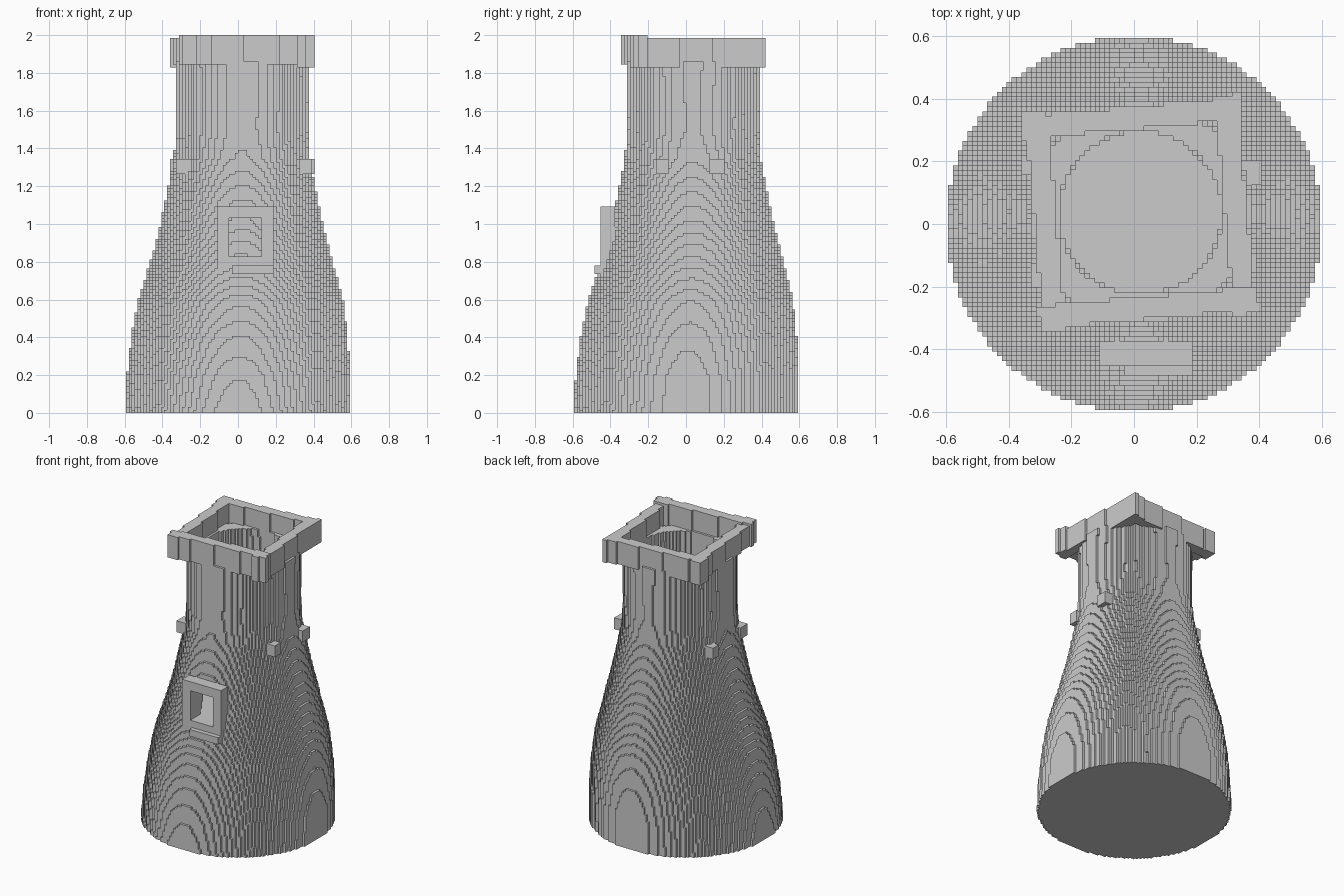
import bpy, math

if "Cube" in bpy.data.objects:
    bpy.data.objects.remove(bpy.data.objects["Cube"])

V = 1 / 64                      # block size
TILT = math.radians(5)          # slight twist of the square rim
CX, CY = 0.02, 0.035            # the upper tower leans off the base centre

# height, outer radius
PROFILE = [(0, .6), (.2, .592), (.4, .572), (.6, .54), (.8, .482), (1.0, .43),
           (1.2, .388), (1.35, .358), (1.5, .349), (2.0, .352)]
FLOOR, NECK_TOP = 0.83, 1.86


def radius(z):
    for (z0, r0), (z1, r1) in zip(PROFILE, PROFILE[1:]):
        if z <= z1:
            return r0 + (r1 - r0) * (z - z0) / (z1 - z0)
    return PROFILE[-1][1]


def box(x0, x1, y0, y1, z0, z1):
    return lambda x, y, z: x0 <= x <= x1 and y0 <= y <= y1 and z0 <= z <= z1


window_hole = box(-.05, .13, -.6, -.1, FLOOR, 1.03)


def tower(x, y, z):
    if z > NECK_TOP or window_hole(x, y, z):
        return False
    lean = min(z / 0.9, 1)
    d = math.hypot(x - CX * lean, y - CY * lean)
    r = radius(z)
    return d <= r and (z < FLOOR or d > r - 0.09)


def rim_beam(turn, z0, z1):
    # one long beam of the rim, with thicker blocks at its ends
    a = TILT + turn * math.pi / 2
    c, s = math.cos(a), math.sin(a)

    def inside(x, y, z):
        u = (x - CX) * c + (y - CY) * s
        w = -(x - CX) * s + (y - CY) * c
        outer = .352 if abs(u) > .27 else .34
        return abs(u) <= .352 and .268 <= -w <= outer and z0 <= z <= z1
    return inside


def peg(deg):
    a = math.radians(deg)
    r = 0.372
    x, y = CX + r * math.cos(a), CY + r * math.sin(a)
    return box(x - .035, x + .035, y - .035, y + .035, 1.26, 1.35)


def frame(x, y, z):
    return (box(-.11, .18, -.45, -.37, .77, 1.1)(x, y, z)
            and not window_hole(x, y, z))


# name, test function, search bounds
PARTS = [("tower_body", tower, (-.62, .62, -.62, .62, 0, 1.9)),
         ("window_frame", frame, (-.2, .25, -.5, -.3, .7, 1.15)),
         ("window_sill", box(-.03, .18, -.48, -.38, .73, .78), (-.2, .25, -.55, -.3, .7, .85))]
for n, (name, z0, z1) in enumerate([("front", 1.85, 2.0), ("right", 1.83, 1.985),
                                    ("back", 1.83, 1.985), ("left", 1.84, 1.985)]):
    PARTS.append(("rim_beam_" + name, rim_beam(n, z0, z1), (-.45, .45, -.45, .45, 1.8, 2.0)))
for deg in (-25, 20, 156, 213):
    PARTS.append((f"wall_peg_{deg % 360}", peg(deg), (-.5, .5, -.5, .5, 1.2, 1.4)))

# fill the block grid, first part keeps the cell
cells = {}
for name, inside, b in PARTS:
    rng = [range(math.floor(b[k] / V), math.ceil(b[k + 1] / V)) for k in (0, 2, 4)]
    for k in rng[2]:
        for j in rng[1]:
            for i in rng[0]:
                if (i, j, k) not in cells and inside((i + .5) * V, (j + .5) * V, (k + .5) * V):
                    cells[i, j, k] = name

# outward faces of a block: neighbour direction and corner offsets
SIDES = [((1, 0, 0), ((1, 0, 0), (1, 1, 0), (1, 1, 1), (1, 0, 1))),
         ((-1, 0, 0), ((0, 0, 0), (0, 0, 1), (0, 1, 1), (0, 1, 0))),
         ((0, 1, 0), ((0, 1, 0), (0, 1, 1), (1, 1, 1), (1, 1, 0))),
         ((0, -1, 0), ((0, 0, 0), (1, 0, 0), (1, 0, 1), (0, 0, 1))),
         ((0, 0, 1), ((0, 0, 1), (1, 0, 1), (1, 1, 1), (0, 1, 1))),
         ((0, 0, -1), ((0, 0, 0), (0, 1, 0), (1, 1, 0), (1, 0, 0)))]

# one flat-faced mesh per part, showing only exposed block faces
for name, _, _ in PARTS:
    index, faces = {}, []
    for (i, j, k), owner in cells.items():
        if owner != name:
            continue
        for (dx, dy, dz), corners in SIDES:
            if (i + dx, j + dy, k + dz) not in cells:
                faces.append([index.setdefault((i + a, j + b, k + c), len(index))
                              for a, b, c in corners])
    mesh = bpy.data.meshes.new(name)
    mesh.from_pydata([(x * V, y * V, z * V) for x, y, z in index], [], faces)
    bpy.context.collection.objects.link(bpy.data.objects.new(name, mesh))
